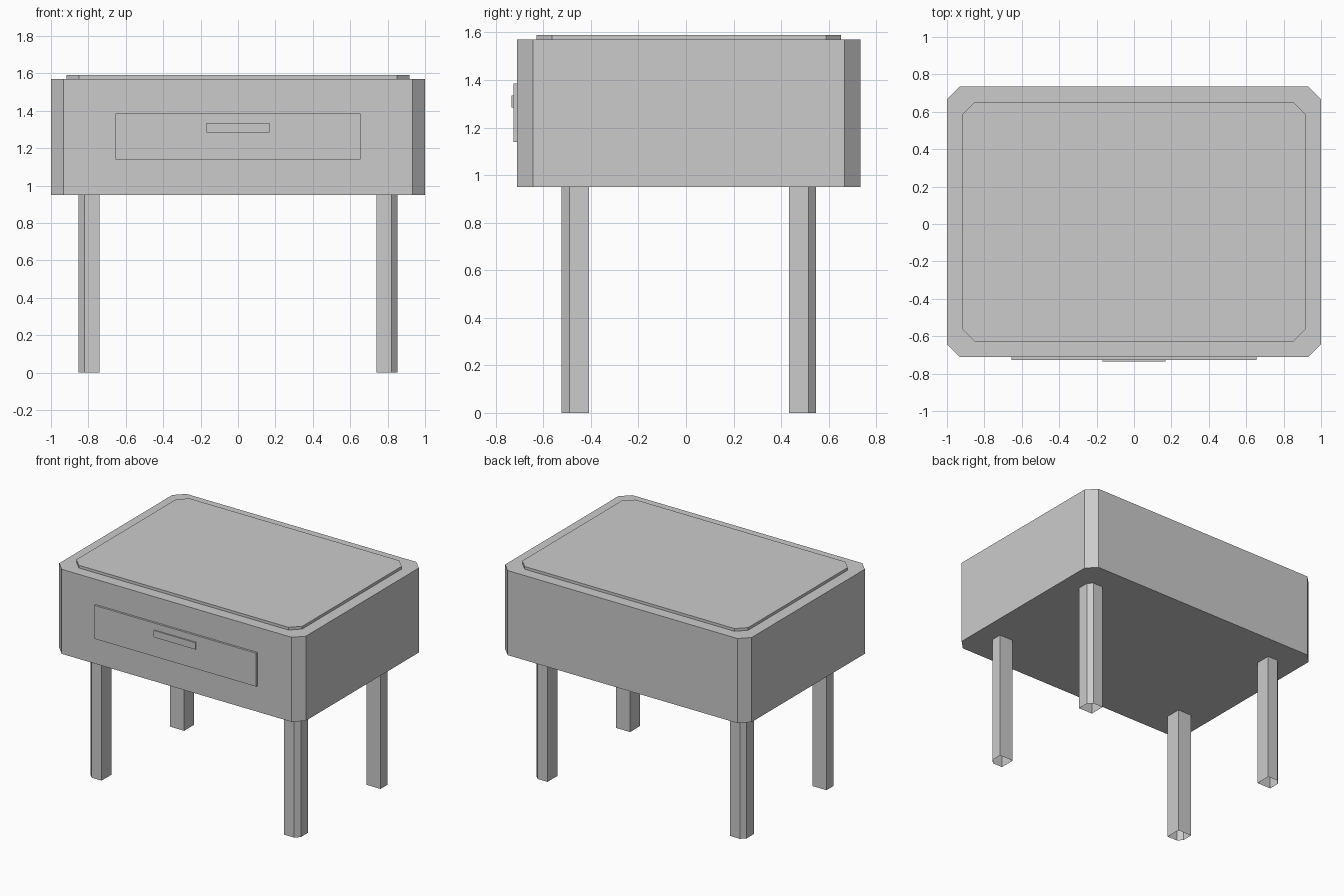
import bpy, bmesh

if "Cube" in bpy.data.objects:
    bpy.data.objects.remove(bpy.data.objects["Cube"])

YC = 0.012  # depth centre of the cabinet (drawer front sticks out beyond it)


def prism(name, outline, z0, z1, bottom=True, top=True):
    """Extrude a counter-clockwise xy outline from z0 to z1."""
    bm = bmesh.new()
    lo = [bm.verts.new((x, y, z0)) for x, y in outline]
    hi = [bm.verts.new((x, y, z1)) for x, y in outline]
    n = len(outline)
    for i in range(n):
        j = (i + 1) % n
        bm.faces.new((lo[i], lo[j], hi[j], hi[i]))
    if bottom:
        bm.faces.new(lo[::-1])
    if top:
        bm.faces.new(hi)
    mesh = bpy.data.meshes.new(name)
    bm.to_mesh(mesh)
    bm.free()
    obj = bpy.data.objects.new(name, mesh)
    bpy.context.collection.objects.link(obj)
    return obj


def chamfered_rect(hx, hy, c):
    return [(hx, YC - hy + c), (hx, YC + hy - c), (hx - c, YC + hy), (-hx + c, YC + hy),
            (-hx, YC + hy - c), (-hx, YC - hy + c), (-hx + c, YC - hy), (hx - c, YC - hy)]


def rect(hx, y0, y1):
    return [(-hx, y0), (hx, y0), (hx, y1), (-hx, y1)]


# Cabinet and raised top panel
prism("cabinet", chamfered_rect(1.0, 0.723, 0.068), 0.95, 1.57)
prism("top_panel", chamfered_rect(0.916, 0.641, 0.065), 1.57, 1.59, bottom=False)

# Drawer front and handle
prism("drawer_front", rect(0.656, -0.726, -0.711), 1.14, 1.385)
prism("drawer_handle", rect(0.169, -0.735, -0.726), 1.285, 1.335)

# Hollow legs, open underneath, with only the outer corner chamfered
X0, X1, Y0, Y1, C = 0.74, 0.853, 0.421, 0.535, 0.032
leg = [(X0, Y0), (X1, Y0), (X1, Y1 - C), (X1 - C, Y1), (X0, Y1)]
for sx, side in ((-1, "left"), (1, "right")):
    for sy, end in ((-1, "front"), (1, "back")):
        pts = [(sx * x, YC + sy * y) for x, y in leg]
        if sx * sy < 0:
            pts.reverse()
        prism(f"{end}_{side}_leg", pts, 0.0, 0.95, bottom=False, top=False)
